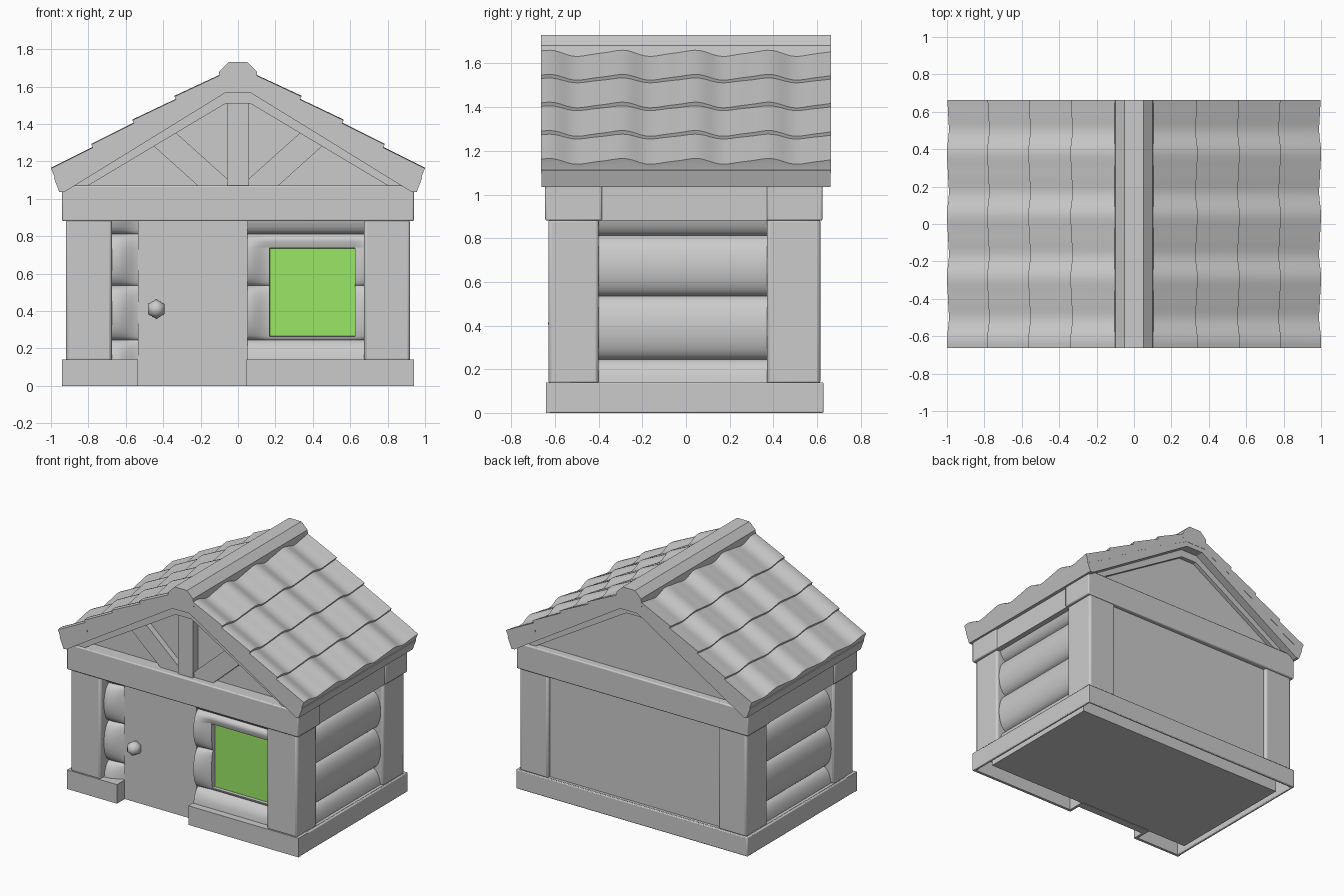
import bpy, bmesh, math
from mathutils import Matrix, Vector

if "Cube" in bpy.data.objects:
    bpy.data.objects.remove(bpy.data.objects["Cube"])


def material(name, rgb):
    m = bpy.data.materials.new(name)
    m.diffuse_color = (*rgb, 1)
    m.use_nodes = True
    m.node_tree.nodes["Principled BSDF"].inputs["Base Color"].default_value = m.diffuse_color
    return m


GREY = material("plain_grey", (0.6, 0.6, 0.6))
GREEN = material("window_green", (0.315, 0.8, 0.13))


def finish(bm, name, mat=GREY, smooth=None, bevel=0):
    bmesh.ops.recalc_face_normals(bm, faces=bm.faces)
    me = bpy.data.meshes.new(name)
    bm.to_mesh(me)
    bm.free()
    me.materials.append(mat)
    ob = bpy.data.objects.new(name, me)
    bpy.context.collection.objects.link(ob)
    if bevel:
        mod = ob.modifiers.new("soft_edges", 'BEVEL')
        mod.width, mod.segments = bevel, 2
    if smooth:
        bpy.ops.object.select_all(action='DESELECT')
        ob.select_set(True)
        bpy.context.view_layer.objects.active = ob
        bpy.ops.object.shade_smooth_by_angle(angle=math.radians(smooth))
    return ob


def box(name, x0, x1, y0, y1, z0, z1, mat=GREY, bevel=0):
    bm = bmesh.new()
    bmesh.ops.create_cube(bm, size=1)
    for v in bm.verts:
        v.co = ((x0 + x1) / 2 + v.co.x * (x1 - x0), (y0 + y1) / 2 + v.co.y * (y1 - y0),
                (z0 + z1) / 2 + v.co.z * (z1 - z0))
    return finish(bm, name, mat, bevel=bevel, smooth=50 if bevel else None)


def prism(name, pts, y0, y1):
    """Extrude an x-z outline along y."""
    bm = bmesh.new()
    f = bm.faces.new([bm.verts.new((x, y0, z)) for x, z in pts])
    ext = bmesh.ops.extrude_face_region(bm, geom=[f])['geom']
    for v in ext:
        if isinstance(v, bmesh.types.BMVert):
            v.co.y = y1
    return finish(bm, name)


def mirror(pts):
    return [(-x, z) for x, z in pts]


SEAMS = [(-0.035, 0.245), (0.245, 0.535), (0.535, 0.812), (0.812, 1.09)]


def bulge(z):
    """Rounded log cross-section, 0 at seams and 1 at the middle."""
    for a, b in SEAMS:
        if a <= z <= b:
            t = (2 * z - a - b) / (b - a)
            return math.sqrt(max(0, 1 - t * t))
    return 0


def log_wall(name, u0, u1, cols, place, depth=lambda u, z: bulge(z), cut_u=(), cut_z=()):
    """Stacked logs; place(u, depth, z) maps to world space."""
    zs = {0.13, 0.89, *cut_z}
    for a, b in SEAMS:
        for i in range(13):
            z = (a + b) / 2 - (b - a) / 2 * math.cos(math.pi * i / 12)
            if 0.132 < z < 0.888:
                zs.add(round(z, 4))
    us = {u0 + (u1 - u0) * i / cols for i in range(cols + 1)} | set(cut_u)
    bm = bmesh.new()
    rows = []
    for z in sorted(zs):
        front = [bm.verts.new(place(u, depth(u, z), z)) for u in sorted(us)]
        back = [bm.verts.new(place(u, -0.8, z)) for u in (u0, u1)]
        rows.append([back[0]] + front + [back[1]])
    for r, s in zip(rows, rows[1:]):
        for i in range(len(r) - 1):
            bm.faces.new((r[i], r[i + 1], s[i + 1], s[i]))
    return finish(bm, name, smooth=45)


def smoothstep(t):
    t = min(1, max(0, t))
    return t * t * (3 - 2 * t)


# Inner walls, floor block and ledge on top of the hollow base
box("wall_core", -0.8, 0.8, -0.495, 0.59, 0.13, 1.05)
box("floor_block", -0.88, 0.88, -0.5, 0.5, 0.003, 0.13)
box("base_ledge", -0.92, 0.92, -0.54, 0.61, 0.12, 0.138)

# Base boards, with a gap in front for the door
for name, x0, x1, end in (("left", -0.94, -0.535, -0.545), ("right", 0.045, 0.94, 0.055)):
    box(f"base_front_{name}", x0, x1, -0.64, -0.62, 0, 0.14)
    box(f"base_front_top_{name}", x0, x1, -0.63, -0.53, 0.12, 0.14)
    box(f"base_front_end_{name}", end - 0.01, end + 0.01, -0.63, -0.50, 0, 0.13)
box("base_back", -0.94, 0.94, 0.61, 0.63, 0, 0.14, bevel=0.006)

for s, side in ((-1, "left"), (1, "right")):
    def bx(name, xa, xb, *rest, **kw):
        return box(f"{name}_{side}", min(s * xa, s * xb), max(s * xa, s * xb), *rest, **kw)
    bx("base_side", 0.92, 0.94, -0.64, 0.63, 0, 0.14, bevel=0.006)
    # Corner posts
    bx("front_post", 0.675, 0.92, -0.63, -0.40, 0.13, 0.89, bevel=0.015)
    bx("back_post", 0.69, 0.92, 0.37, 0.615, 0.13, 0.89, bevel=0.015)
    # Side beam between the corner ends
    bx("side_beam", 0.78, 0.93, -0.40, 0.39, 0.88, 1.06)
    # Side logs
    log_wall(f"side_logs_{side}", -0.42, 0.39, 1,
             lambda u, d, z: (s * (0.83 + 0.07 * d), u, z))

# Front and back top beams
box("front_beam", -0.94, 0.94, -0.645, -0.385, 0.88, 1.07, bevel=0.008)
box("back_beam", -0.94, 0.94, 0.37, 0.625, 0.88, 1.07, bevel=0.008)

# Front logs, with a window recess and tapering towards the openings
WX0, WX1, WZ0, WZ1 = 0.17, 0.625, 0.265, 0.735


def window_depth(x, z):
    dx, dz = max(WX0 - x, 0, x - WX1), max(WZ0 - z, 0, z - WZ1)
    if dx == 0 and dz == 0:
        return -0.35
    return bulge(z) * (0.35 + 0.65 * smoothstep(math.hypot(dx / 0.12, dz / 0.06)))


def front_place(u, d, z):
    return (u, -0.525 - 0.065 * d, z)


E = 0.002
log_wall("front_logs_right", 0.05, 0.69, 30, front_place, window_depth,
         (WX0 - E, WX0, WX1, WX1 + E), (WZ0 - E, WZ0, WZ1, WZ1 + E))
log_wall("front_logs_left", -0.69, -0.53, 10, front_place,
         lambda x, z: bulge(z) * (1 - 0.75 * smoothstep((x + 0.65) / 0.13)))
box("window_pane", WX0, WX1, -0.511, -0.503, WZ0, WZ1, GREEN)

# Door and knob
box("door", -0.535, 0.05, -0.55, -0.49, 0, 0.89)
bm = bmesh.new()
bmesh.ops.create_uvsphere(bm, u_segments=6, v_segments=6, radius=0.052)
bmesh.ops.transform(bm, verts=bm.verts, matrix=Matrix.Translation(Vector((-0.437, -0.58, 0.41)))
                    @ Matrix.Rotation(math.pi / 2, 4, 'X'))
finish(bm, "door_knob", smooth=70)

# Gable wall and the front truss
prism("gable_wall", [(-0.88, 1.05), (0.88, 1.05), (0.06, 1.56), (-0.06, 1.56)], -0.55, 0.57)
prism("king_post", [(-0.06, 1.06), (0.06, 1.06), (0.06, 1.53), (-0.06, 1.53)], -0.61, -0.54)
brace = [(0.21, 1.065), (0.46, 1.29), (0.34, 1.36), (0.05, 1.10), (0.05, 1.065)]
rafter = [(0.81, 1.065), (0.93, 1.04), (0.07, 1.575), (0, 1.575), (0, 1.51), (0.065, 1.51)]
for s, side in ((-1, "left"), (1, "right")):
    flip = mirror if s < 0 else list
    prism(f"brace_{side}", flip(brace), -0.595, -0.54)
    prism(f"front_rafter_{side}", flip(rafter), -0.63, -0.54)
    prism(f"back_rafter_{side}", flip(rafter), 0.56, 0.60)

# Roof slab and ridge cap
half = [(0.07, 1.565), (0.93, 1.035), (0.955, 1.035), (0.984, 1.11), (0.1, 1.60)]
prism("roof_slab", half + mirror(half)[::-1], -0.662, 0.662)
prism("ridge_cap", [(0.108, 1.60), (0.1, 1.682), (0.05, 1.73), (-0.05, 1.73),
                    (-0.1, 1.682), (-0.108, 1.60)], -0.664, 0.664)

# Wavy tile courses, overlapping down the slope
TIPS = [(0.07, 1.68), (0.335, 1.537), (0.56, 1.41), (0.78, 1.28), (0.995, 1.152)]


def wave(y):
    t = 2 * math.pi * (y - 0.024) / 0.335
    return 0.012 * (math.cos(t) + 0.25 * math.sin(2 * t))


for s, side in ((-1, "left"), (1, "right")):
    for k in range(4):
        (x0, z0), (x1, z1) = TIPS[k], TIPS[k + 1]
        bm = bmesh.new()
        rings = []
        for i in range(65):
            y = -0.663 + 1.326 * i / 64
            w = wave(y)
            lean = 0.4 * w
            section = [(x0 - 0.02, z0 - 0.008 + w), (x1 + lean, z1 + w),
                       (x1 - 0.01 + lean, z1 - 0.022 + w),
                       (x1 - 0.02, z1 - 0.055), (x0 - 0.02, z0 - 0.07)]
            rings.append([bm.verts.new((s * x, y, z)) for x, z in section])
        for a, b in zip(rings, rings[1:]):
            for j in range(5):
                bm.faces.new((a[j], a[(j + 1) % 5], b[(j + 1) % 5], b[j]))
        bm.faces.new(rings[0])
        bm.faces.new(rings[-1])
        finish(bm, f"tile_course_{side}_{k + 1}", smooth=35)
